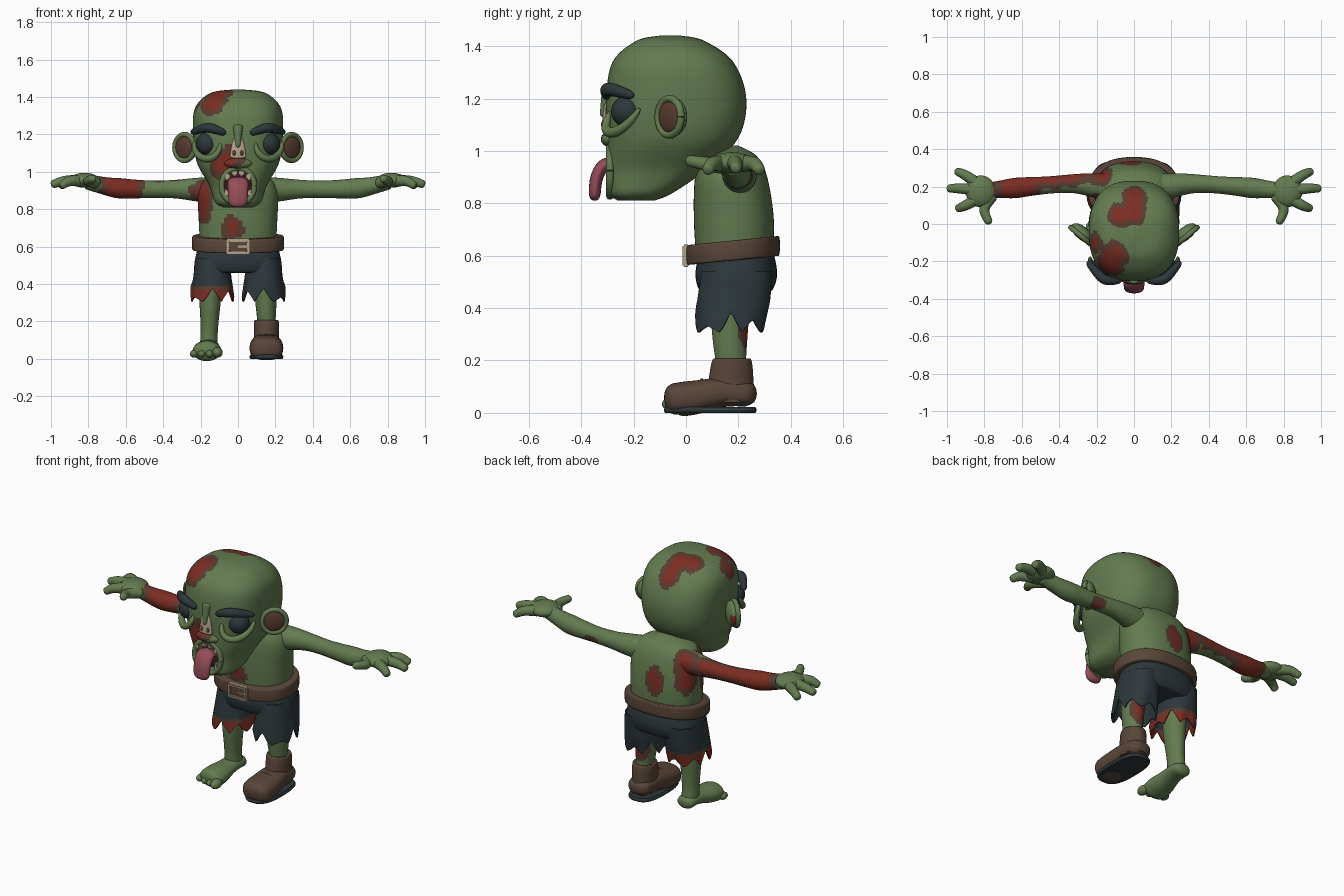
import bpy, bmesh, math
from mathutils import Vector, Matrix

cube = bpy.data.objects.get("Cube")
if cube:
    bpy.data.objects.remove(cube, do_unlink=True)


def material(name, *rgb):
    mat = bpy.data.materials.new(name)
    mat.use_nodes = True
    mat.diffuse_color = (*rgb, 1)
    mat.node_tree.nodes["Principled BSDF"].inputs["Base Color"].default_value = (*rgb, 1)
    return mat


skin = material("green skin", .125, .2, .08)
red = material("raw red", .2, .026, .016)
scab = material("wound brown", .1, .045, .03)
leather = material("brown leather", .1, .06, .04)
slate = material("dark slate", .026, .038, .043)
bone = material("bone", .46, .36, .26)
pink = material("tongue pink", .3, .075, .1)
dark = material("mouth dark", .045, .012, .012)
flesh = [skin, red, scab, dark]
made = []


def finish(name, bm, materials, rule=None):
    bmesh.ops.recalc_face_normals(bm, faces=bm.faces)
    if rule:
        for face in bm.faces:
            face.material_index = rule(face.calc_center_median())
    mesh = bpy.data.meshes.new(name)
    bm.to_mesh(mesh)
    bm.free()
    for mat in materials:
        mesh.materials.append(mat)
    part = bpy.data.objects.new(name, mesh)
    bpy.context.collection.objects.link(part)
    made.append(part)
    return part


def sample(rows, t):
    """Smooth curve through rows of numbers, t from start to end."""
    last = len(rows) - 1
    i = min(int(t * last), last - 1)
    f = t * last - i
    near = rows[max(i - 1, 0)], rows[i], rows[i + 1], rows[min(i + 2, last)]
    return [b + (c - a) * f / 2 + (a * 2 - b * 5 + c * 4 - d) * f * f / 2
            + (b * 3 - a - c * 3 + d) * f ** 3 / 2 for a, b, c, d in zip(*near)]


def loft(name, rings, materials, sides, power=2, cap=True, edit=None, rule=None):
    """Join superellipse rings given as centre and two radius vectors."""
    bm = bmesh.new()
    loops = []
    for centre, u, v in rings:
        loop = []
        for k in range(sides):
            angle = math.tau * k / sides
            a, b = (math.copysign(abs(w) ** (2 / power), w) for w in (math.cos(angle), math.sin(angle)))
            point = centre + u * a + v * b
            loop.append(bm.verts.new(edit(point) if edit else point))
        loops.append(loop)
    for low, high in zip(loops, loops[1:]):
        for k in range(sides):
            bm.faces.new((low[k], low[k - 1], high[k - 1], high[k]))
    if cap:
        bm.faces.new(loops[0])
        bm.faces.new(loops[-1])
    return finish(name, bm, materials, rule)


def stack(name, rows, materials, x=0, sides=64, count=40, **options):
    """Level rings from rows of height, front, back and half width."""
    rings = []
    for k in range(count + 1):
        z, front, back, half = sample(rows, k / count)
        rings.append((Vector((x, (front + back) / 2, z)), Vector((half, 0, 0)),
                      Vector((0, (back - front) / 2, 0))))
    return loft(name, rings, materials, sides, **options)


def tube(name, path, radii, materials, side=(0, 0, 1), squash=1, tip=.15, sides=20, count=32, **options):
    """Sweep along a path with rounded tips; squash flattens it across the side vector."""
    rings = []
    for k in range(count + 1):
        t = (1 - math.cos(math.pi * k / count)) / 2
        centre = Vector(sample(path, t))
        along = Vector(sample(path, min(t + .01, 1))) - Vector(sample(path, max(t - .01, 0)))
        v = along.cross(Vector(side)).normalized()
        u = v.cross(along).normalized()
        radius = sample([(r,) for r in radii], t)[0]
        if tip:
            radius *= math.sqrt(1.001 - max(0, 1 - min(t, 1 - t) / tip) ** 2)
        rings.append((centre, u * radius, v * radius * squash))
    return loft(name, rings, materials, sides, **options)


def arc(centre, u, v, start, end):
    angles = [math.radians(start + (end - start) * k / 16) for k in range(17)]
    return [Vector(centre) + Vector(u) * math.cos(a) + Vector(v) * math.sin(a) for a in angles]


def ball(name, centre, size, materials, turn=0, rule=None):
    bm = bmesh.new()
    place = Matrix.Translation(centre) @ Matrix.Rotation(turn, 4, "Z") @ Matrix.Diagonal((*size, 1))
    bmesh.ops.create_uvsphere(bm, u_segments=24, v_segments=14, radius=1, matrix=place)
    return finish(name, bm, materials, rule)


def block(name, centre, size, mat, bevel=.005):
    bm = bmesh.new()
    bmesh.ops.create_cube(bm, size=1, matrix=Matrix.Translation(centre) @ Matrix.Diagonal((*size, 1)))
    bmesh.ops.bevel(bm, geom=bm.edges[:], offset=bevel, segments=2, affect="EDGES")
    return finish(name, bm, [mat])


def mirror(sign, points):
    return [(sign * x, y, z) for x, y, z in points]


# Wounds: radius, then the points they run through
wounds = [(.05, (-.14, -.23, 1.37), (-.1, -.16, 1.4)), (.03, (-.2, -.1, 1.36)),
          (.04, (-.08, .05, 1.42), (0, .06, 1.43), (0, .16, 1.36)),
          (.04, (-.1, -.29, 1.03), (-.03, -.3, 1.08)), (.035, (-.03, .03, .7)),
          (.05, (-.2, .1, .9), (-.2, .1, .8)), (.03, (-.02, .33, .77), (-.02, .33, .82)),
          (.04, (-.18, .27, .96), (-.2, .27, .8)), (.08, (-.65, .2, .92), (-.6, .2, .92)),
          (.035, (-.6, .24, .94), (-.3, .26, .93)), (.02, (.46, .25, .87)),
          (.04, (.15, .25, .37), (.15, .25, .3))]


def wound_rule(p):
    best = 1
    for radius, *points in wounds:
        for start, end in zip(points, points[1:] or points):
            a, line = Vector(start), Vector(end) - Vector(start)
            t = (p - a).dot(line) / line.length_squared if line.length else 0
            best = min(best, (p - a - line * max(0, min(1, t))).length - radius)
    best += .006 * math.sin(60 * p.x + 50 * p.z + 40 * p.y)
    return 1 if best < 0 else 2 if best < .03 else 0


# Head with a recessed mouth
mouth = Vector((0, -.29, .925))
recess = Vector((0, .07, 0))


def in_mouth(p):
    return p.y < -.2 and (p.x / .08) ** 2 + ((p.z - mouth.z) / .09) ** 2 < 1


stack("head", [(.81, -.26, -.12, .08), (.84, -.295, -.05, .125), (.93, -.3, .08, .155),
               (1.05, -.3, .2, .22), (1.2, -.305, .23, .24), (1.34, -.28, .18, .23),
               (1.42, -.19, .07, .15), (1.44, -.1, -.02, .03)],
      flesh, sides=112, count=90, power=2.5,
      edit=lambda p: p + recess if in_mouth(p) else p,
      rule=lambda p: 3 if in_mouth(p - recess * .7) else wound_rule(p))

# Lips, teeth and tongue
tube("lips", arc(mouth, (.088, 0, 0), (0, 0, .096), 0, 360), (.015, .015), [skin], side=(0, 1, 0), tip=0)
ball("upper_lip", (0, -.29, 1.045), (.075, .035, .03), flesh, rule=wound_rule)
for s in (-1, 1):
    block("upper_front_tooth", mouth + Vector((s * .02, 0, .07)), (.032, .03, .035), bone, .008)
    block("upper_side_tooth", mouth + Vector((s * .058, 0, .05)), (.032, .03, .04), bone, .008)
    block("lower_side_tooth", mouth + Vector((s * .062, 0, -.04)), (.03, .03, .04), bone, .008)
tube("tongue", [(0, -.22, .92), (0, -.3, .95), (0, -.34, .9), (0, -.35, .81)], (.05, .055, .05),
     [pink], side=(1, 0, 0), squash=.45)

# Exposed nose bone and bridge
tube("nose_bone", [(0, -.305, 1.2), (0, -.31, 1.07)], (.015, .035, .045), [bone], side=(1, 0, 0), squash=.3)
tube("nose_bridge", [(0, -.29, 1.25), (0, -.32, 1.13)], (.03, .01), [skin], side=(1, 0, 0))
for s in (-1, 1):
    ball("nostril", (s * .02, -.315, 1.1), (.01, .01, .015), [scab])

# Eyes, bags, brows and ears
for s in (-1, 1):
    ball("eyeball", (s * .165, -.226, 1.15), (.06, .06, .06), [slate])
    bag = arc((.165, -.235, 1.15), (.07, .05, 0), (0, .05, .08), 175, 370)
    tube("eye_bag", mirror(s, bag), (.012, .02, .012), [skin])
    tube("eyebrow", mirror(s, [(.065, -.3, 1.205), (.16, -.295, 1.235), (.25, -.2, 1.21)]),
         (.016, .026, .016), [slate])
    turn = s * math.radians(40)
    outward = Matrix.Rotation(turn, 3, "Z") @ Vector((0, -1, 0))
    width = Matrix.Rotation(turn, 3, "Z") @ Vector((.068, 0, 0))
    ear = Vector((s * .282, -.058, 1.13))
    ball("ear_back", ear - outward * .012, (.072, .034, .074), flesh, turn,
         lambda p: 1 if p.x < -.3 and p.y > -.02 and abs(p.z - 1.12) < .03 else 0)
    tube("ear_rim", arc(ear + outward * .006, width, (0, 0, .07), 0, 360), (.014, .014), [skin],
         side=outward, tip=0)
    ball("ear_inner", ear + outward * .008, (.06, .016, .06), [scab], turn)

# Torso
stack("torso", [(.58, .04, .33, .2), (.74, .03, .335, .21), (.9, .035, .31, .21),
                (.98, .07, .27, .15), (1.02, .14, .2, .03)],
      flesh, sides=80, power=2.3, rule=wound_rule)

# Arms and hands
fingers = [[(.83, .21, .95), (.9, .26, .95), (.955, .285, .92)],
           [(.83, .18, .955), (.93, .19, .95), (1, .19, .93)],
           [(.83, .14, .95), (.9, .1, .95), (.95, .08, .92)],
           [(.75, .16, .94), (.8, .08, .95), (.77, 0, .965)]]
for s in (-1, 1):
    tube("arm", mirror(s, [(.1, .19, .9), (.3, .215, .907), (.5, .205, .907), (.66, .19, .915), (.82, .175, .95)]),
         (.08, .065, .05, .046, .05, .054, .045, .04), flesh, sides=40, count=80, tip=.05, rule=wound_rule)
    ball("palm", (s * .82, .175, .955), (.08, .085, .04), [skin])
    for finger in fingers:
        tube("finger", mirror(s, finger), (.032, .027, .02), [skin], sides=16)


# Belt, lower in front, and buckle
def tilt(p):
    return p + Vector((0, 0, (p.y - .18) * .1))


stack("belt", [(.582, .015, .345, .23), (.59, 0, .357, .245), (.65, 0, .357, .245), (.658, .015, .345, .23)],
      [leather], power=2.3, edit=tilt)
for s in (-1, 1):
    block("buckle_side", (s * .056, 0, .6), (.018, .025, .085), bone)
    block("buckle_bar", (0, 0, .6 + s * .034), (.12, .025, .017), bone)
block("buckle_prong", (.025, 0, .6), (.06, .02, .012), bone)

# Ragged shorts and legs
stack("shorts_hips", [(.61, .05, .335, .21), (.53, .036, .348, .23), (.47, .05, .33, .232), (.46, .08, .3, .2)],
      [slate], power=2.4)
for s in (-1, 1):
    def ragged(p, s=s):
        angle = math.atan2(p.y - .17, p.x - s * .14)
        notch = abs((angle * 8 / math.pi) % 2 - 1) * (.65 + .35 * math.sin(angle * 3 + s))
        return p + Vector((0, 0, notch * .085 * max(0, min(1, (.43 - p.z) / .12))))

    def bloody(p):
        if p.x > 0 or p.z > .39:
            return 0
        return 1 if p.z < .37 else 2

    cloth = stack("shorts_leg", [(.54, .06, .33, .09), (.42, .042, .32, .104), (.305, .035, .3, .117)],
                  [slate, red, scab], x=s * .137, sides=96, power=2.3, cap=False, edit=ragged, rule=bloody)
    cloth.modifiers.new("thickness", "SOLIDIFY").thickness = .008
    tube("leg", [(s * .145, .17, .5), (s * .15, .168, .28), (s * .157, .18, .05)], (.07, .063, .055, .046, .048),
         flesh, side=(1, 0, 0), squash=1.2, tip=0, sides=40, count=60, rule=wound_rule)

# Bare right foot
tube("bare_foot", [(-.155, .25, .055), (-.156, .17, .065), (-.163, .06, .05), (-.17, -.05, .035)],
     (.05, .055, .06, .075, .075), [skin], side=(1, 0, 0), squash=.7, sides=32)
for k in range(4):
    size = .028 if k == 0 else .021
    ball("toe", (-.11 - .042 * k, -.05 + .01 * k, size + .006), (size, size * 1.5, size), [skin])

# Left boot
left = .152
stack("boot_shaft", [(.04, .07, .262, .07), (.12, .085, .258, .066), (.2, .1, .25, .066), (.205, .12, .23, .05)],
      [leather], x=left)
tube("boot_foot", [(left, .27, .07), (left, .14, .078), (left, .03, .06), (left, -.083, .05)],
     (.065, .075, .085, .09, .08), [leather], side=(1, 0, 0), squash=.7, power=2.5, sides=32)
stack("boot_sole", [(0, -.08, .265, .085), (.01, -.084, .27, .091), (.022, -.08, .265, .085)],
      [slate], x=left, count=8, power=2.8)
for y, z in [(.02, .105), (.06, .12)]:
    tube("boot_crease", arc((left, y, z - .04), (.065, 0, 0), (0, 0, .045), 20, 160), (.007, .007), [leather],
         side=(0, 1, 0))

# Smooth shading with sharp edges kept
bpy.ops.object.select_all(action="DESELECT")
for part in made:
    part.select_set(True)
bpy.context.view_layer.objects.active = made[0]
bpy.ops.object.shade_smooth_by_angle(angle=math.radians(40))
